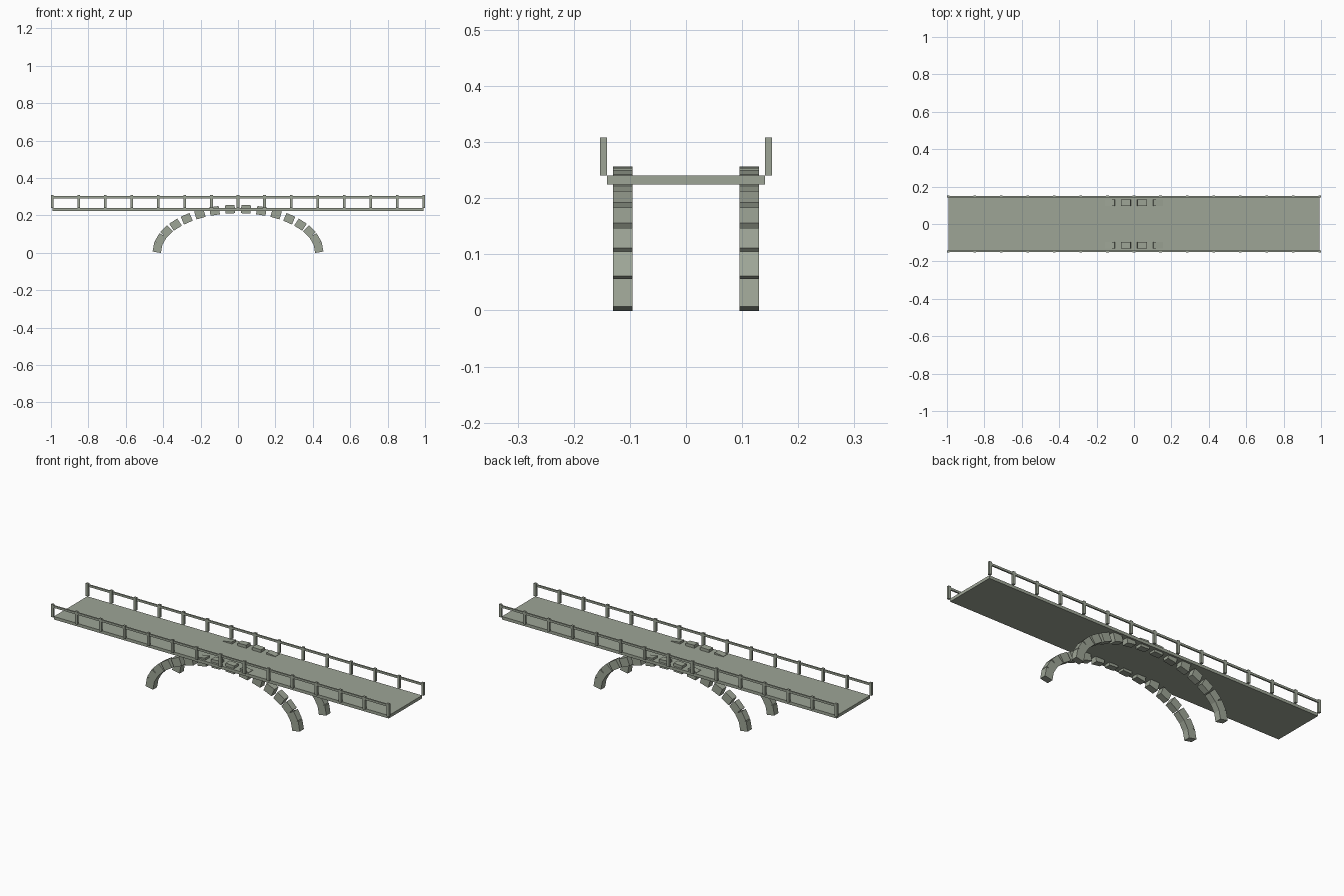
import bpy
from math import pi, sin, cos, atan2

old = bpy.data.objects.get("Cube")
if old:
    bpy.data.objects.remove(old, do_unlink=True)

# Single weathered stone colour
stone = bpy.data.materials.new("grey_green_stone")
stone.use_nodes = True
colour = (0.34, 0.375, 0.305, 1)
stone.diffuse_color = colour
stone.node_tree.nodes["Principled BSDF"].inputs["Base Color"].default_value = colour


def box(name, centre, size, tilt=0.0):
    """Flat-faced box, optionally tilted about the y axis."""
    bpy.ops.mesh.primitive_cube_add(size=1, location=centre)
    ob = bpy.context.object
    ob.name = name
    ob.scale = size
    ob.rotation_euler.y = tilt
    ob.data.materials.append(stone)
    return ob


# Deck slab
box("deck", (0, 0, 0.232), (1.982, 0.282, 0.016))

POSTS = 15
POST_END = 0.993
STONES = 16
SPAN, RISE, BASE = 0.432, 0.2285, 0.0055

for side, label in ((-1, "front"), (1, "back")):
    # Railing: evenly spaced posts outside the deck edge and one top rail
    rail_y = side * 0.147
    for i in range(POSTS):
        x = POST_END * (2 * i / (POSTS - 1) - 1)
        box(f"{label}_railing_post", (x, rail_y, 0.274), (0.014, 0.012, 0.068))
    box(f"{label}_top_rail", (0, rail_y, 0.297), (2 * POST_END, 0.008, 0.011))

    # Arch: separate blocks laid along a half ellipse, turned to its tangent
    for i in range(STONES):
        t = pi * (i + 0.5) / STONES
        x, z = SPAN * cos(t), BASE + RISE * sin(t)
        tilt = atan2(RISE * cos(t), SPAN * sin(t))
        box(f"{label}_arch_block", (x, side * 0.1125, z),
            (0.051, 0.035, 0.045), tilt)
